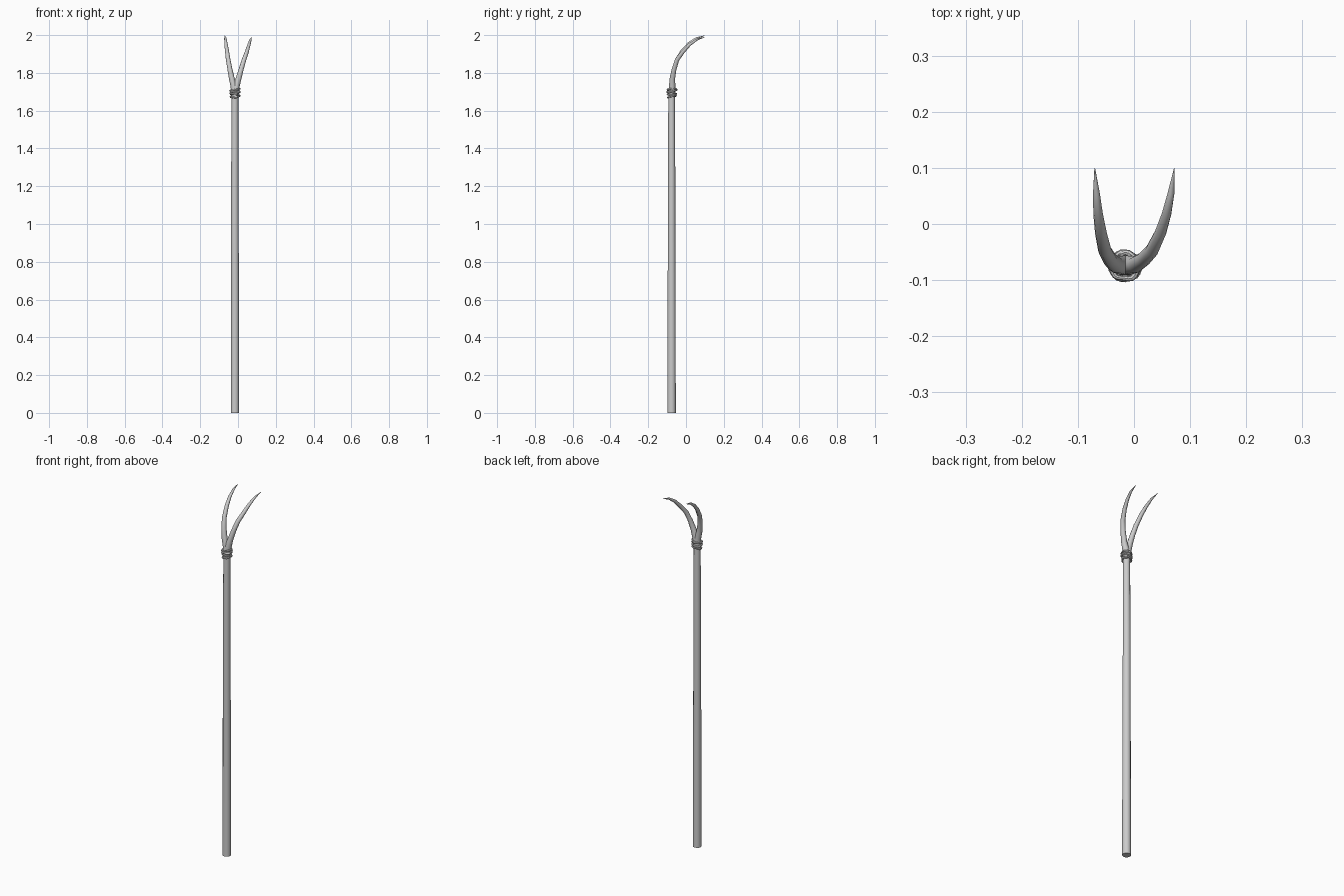
import bpy, bmesh, math
from mathutils import Vector

if "Cube" in bpy.data.objects:
    bpy.data.objects.remove(bpy.data.objects["Cube"])

CX, CY = -0.016, -0.076


def tube(name, pts, radii, sides=12, ref=(1, 0, 0), closed=False):
    """Sweep a round section with varying radius along a path."""
    pts = [Vector(p) for p in pts]
    n = len(pts)
    bm = bmesh.new()
    rings = []
    for i, p in enumerate(pts):
        a = pts[(i - 1) % n] if closed else pts[max(i - 1, 0)]
        b = pts[(i + 1) % n] if closed else pts[min(i + 1, n - 1)]
        t = (b - a).normalized()
        v = t.cross(Vector(ref)).normalized()
        u = v.cross(t)
        rings.append([bm.verts.new(p + radii[i] * (math.cos(k) * u + math.sin(k) * v))
                      for k in (2 * math.pi * j / sides for j in range(sides))])
    for i in range(n if closed else n - 1):
        r, s = rings[i], rings[(i + 1) % n]
        for j in range(sides):
            k = (j + 1) % sides
            bm.faces.new((r[j], r[k], s[k], s[j]))
    if not closed:
        bm.faces.new(rings[0])
        bm.faces.new(rings[-1])
    bmesh.ops.recalc_face_normals(bm, faces=bm.faces)
    me = bpy.data.meshes.new(name)
    bm.to_mesh(me)
    bm.free()
    ob = bpy.data.objects.new(name, me)
    bpy.context.collection.objects.link(ob)
    bpy.ops.object.select_all(action='DESELECT')
    ob.select_set(True)
    bpy.context.view_layer.objects.active = ob
    bpy.ops.object.shade_smooth_by_angle(angle=math.radians(40))
    return ob


# Long, slightly tapered shaft
tube("shaft", [(CX, CY, 0), (CX, CY, 0.6), (CX - 0.001, CY, 1.2), (CX, CY, 1.71)],
     [0.022, 0.021, 0.0195, 0.0175])

# Two curved prongs rising from the fork and sweeping backwards
radii = [0.018, 0.0175, 0.015, 0.013, 0.012, 0.0105, 0.0085, 0.006, 0.0006]
height = [1.69, 1.73, 1.77, 1.82, 1.87, 1.92, 1.957, 1.983, 1.998]
depth = [-0.075, -0.073, -0.072, -0.063, -0.047, -0.016, 0.018, 0.055, 0.1]
left_x = [-0.018, -0.022, -0.033, -0.043, -0.052, -0.059, -0.064, -0.067, -0.07]
right_x = [-0.014, -0.009, 0.003, 0.017, 0.032, 0.047, 0.058, 0.066, 0.072]
tube("left_prong", list(zip(left_x, depth, height)), radii, 10)
tube("right_prong", list(zip(right_x, depth, [z - 0.008 * (z > 1.9) for z in height])),
     radii, 10)

# Uneven cord loops binding the fork to the shaft
for i, (z, tx, ty, r) in enumerate([(1.674, 0.1, 0.2, 0.021), (1.684, -0.2, -0.15, 0.022),
                                    (1.695, 0.15, -0.25, 0.023), (1.703, -0.1, 0.25, 0.0235),
                                    (1.711, 0.2, 0.05, 0.023)]):
    path, thick = [], []
    for k in range(24):
        a = 2 * math.pi * k / 24
        rr = r + 0.0015 * math.sin(5 * a + i * 1.7)
        x, y = rr * math.cos(a), rr * math.sin(a)
        path.append((CX + x * 1.06, CY + 0.001 + y, z + tx * x + ty * y))
        thick.append(0.0048 + 0.0008 * math.sin(3 * a + i))
    tube(f"binding_loop_{i + 1}", path, thick, 8, (0, 0, 1), True)
